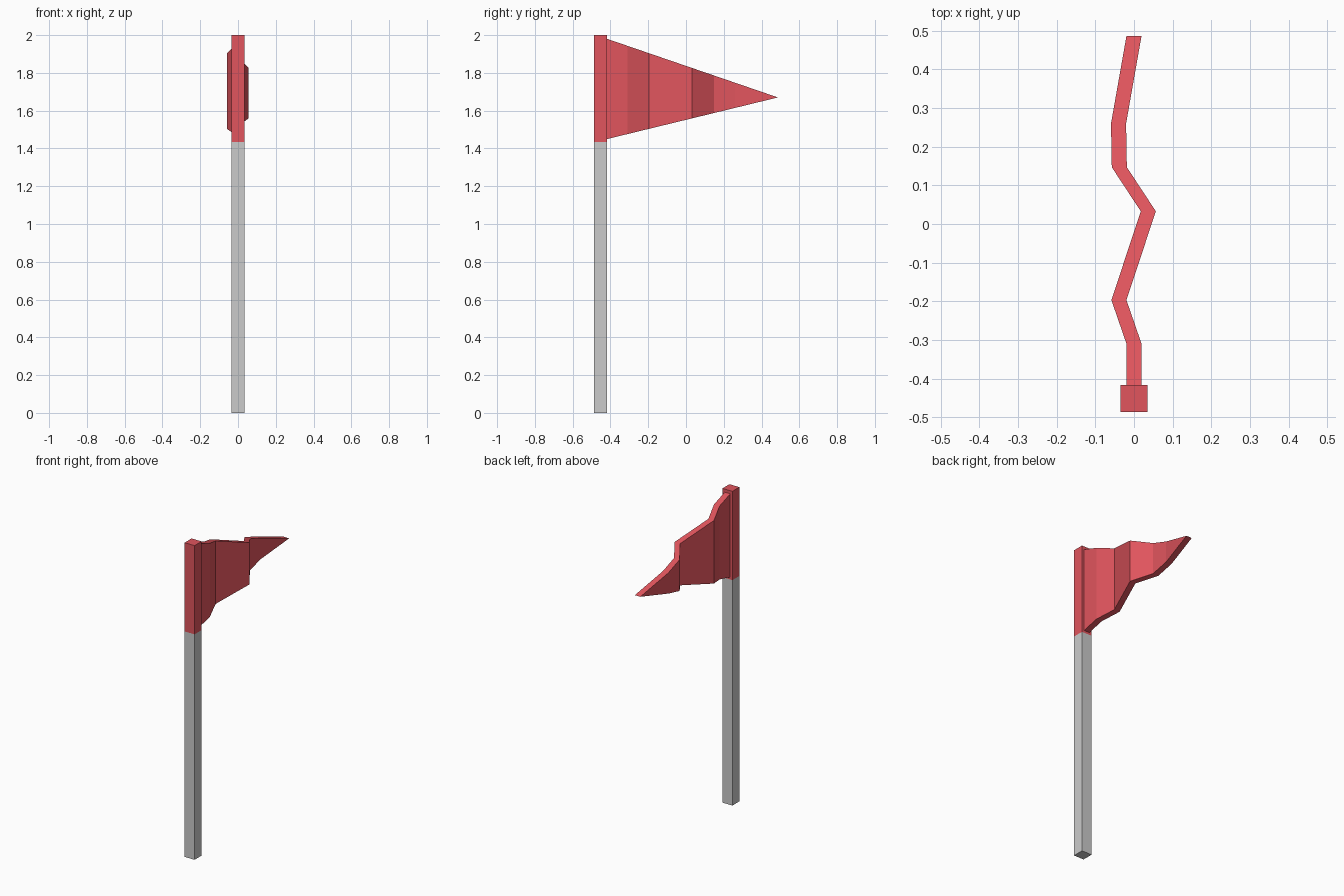
import bpy, bmesh

if "Cube" in bpy.data.objects:
    bpy.data.objects.remove(bpy.data.objects["Cube"])

red = bpy.data.materials.new("red_cloth")
red.diffuse_color = (0.75, 0.09, 0.11, 1)
red.use_nodes = True
red.node_tree.nodes["Principled BSDF"].inputs["Base Color"].default_value = red.diffuse_color


def make_object(name, bm, material=None):
    bmesh.ops.recalc_face_normals(bm, faces=bm.faces)
    mesh = bpy.data.meshes.new(name)
    bm.to_mesh(mesh)
    bm.free()
    obj = bpy.data.objects.new(name, mesh)
    bpy.context.collection.objects.link(obj)
    if material:
        mesh.materials.append(material)
    return obj


def box(name, x, y, z, material=None):
    bm = bmesh.new()
    bmesh.ops.create_cube(bm, size=1)
    for v in bm.verts:
        v.co = [r[0] if c < 0 else r[1] for c, r in zip(v.co, (x, y, z))]
    return make_object(name, bm, material)


# Square pole and the red sleeve that holds the flag
POLE_X, POLE_Y, SLEEVE_Z = (-0.035, 0.035), (-0.487, -0.417), 1.435
box("pole", POLE_X, POLE_Y, (0, SLEEVE_Z))
box("flag_sleeve", POLE_X, POLE_Y, (SLEEVE_Z, 2), red)

# Rippled pennant: (y, x) wave path, tapering to a single edge at the tip
wave = [(-0.417, 0), (-0.31, 0), (-0.197, -0.039), (0.033, 0.037),
        (0.147, -0.038), (0.26, -0.04), (0.487, 0)]
start, tip = wave[0][0], wave[-1][0]
half = 0.0195

bm = bmesh.new()
rings = []
for y, x in wave:
    t = (y - start) / (tip - start)
    bottom, top = 1.45 + 0.22 * t, 1.98 - 0.31 * t
    rings.append([bm.verts.new((x + dx, y, z)) for dx, z in
                  ((-half, bottom), (half, bottom), (half, top), (-half, top))])
bm.faces.new(rings[0])
for a, b in zip(rings, rings[1:]):
    for i in range(4):
        j = (i + 1) % 4
        bm.faces.new((a[i], a[j], b[j], b[i]))
bmesh.ops.remove_doubles(bm, verts=bm.verts, dist=0.0005)
make_object("pennant", bm, red)
